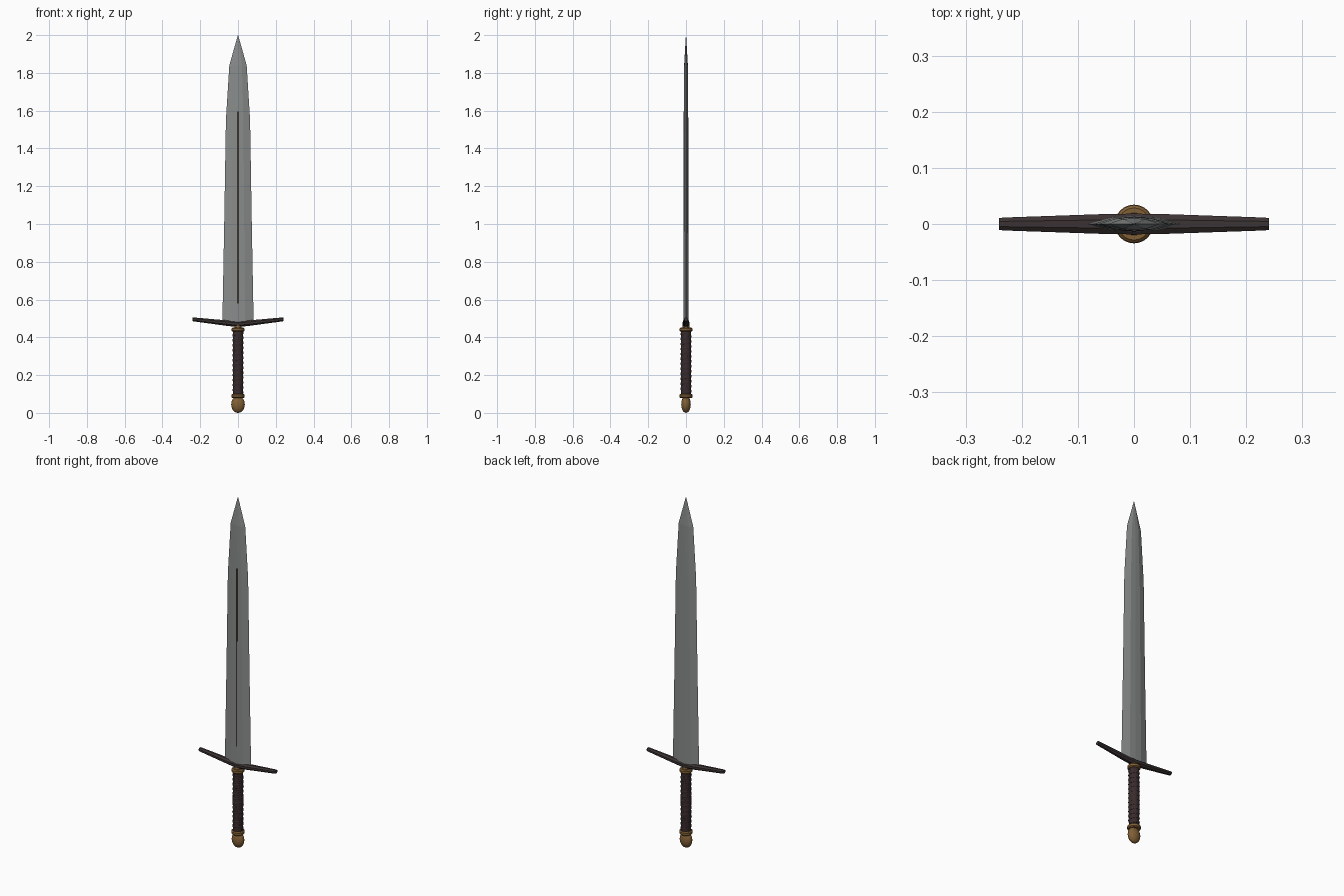
import bpy, bmesh, math

if "Cube" in bpy.data.objects:
    bpy.data.objects.remove(bpy.data.objects["Cube"])


def material(name, rgb):
    m = bpy.data.materials.new(name)
    m.diffuse_color = (*rgb, 1)
    m.use_nodes = True
    m.node_tree.nodes["Principled BSDF"].inputs["Base Color"].default_value = m.diffuse_color
    return m


STEEL = material("steel", (0.25, 0.265, 0.26))
IRON = material("dark iron", (0.046, 0.034, 0.034))
BRASS = material("aged brass", (0.22, 0.115, 0.037))
LEATHER = material("dark leather", (0.040, 0.024, 0.025))
GROOVE = material("dark groove", (0.045, 0.033, 0.028))


def loft(name, rings, mat, smooth=None):
    """Skin a list of equal-length point rings and cap both ends."""
    bm = bmesh.new()
    vs = [[bm.verts.new(p) for p in r] for r in rings]
    n = len(rings[0])
    for a, b in zip(vs, vs[1:]):
        for i in range(n):
            j = (i + 1) % n
            bm.faces.new((a[i], a[j], b[j], b[i]))
    bm.faces.new(vs[0])
    bm.faces.new(vs[-1])
    bmesh.ops.remove_doubles(bm, verts=bm.verts, dist=1e-6)
    bmesh.ops.recalc_face_normals(bm, faces=bm.faces)
    me = bpy.data.meshes.new(name)
    bm.to_mesh(me)
    bm.free()
    me.materials.append(mat)
    ob = bpy.data.objects.new(name, me)
    bpy.context.collection.objects.link(ob)
    if smooth:
        bpy.ops.object.select_all(action='DESELECT')
        ob.select_set(True)
        bpy.context.view_layer.objects.active = ob
        bpy.ops.object.shade_smooth_by_angle(angle=math.radians(smooth))
    return ob


def lathe(name, profile, mat, sides=24, flat=1.0):
    """Turned part; flat squeezes it front to back."""
    rings = [[(r * math.cos(t), r * flat * math.sin(t), z)
              for t in (2 * math.pi * i / sides for i in range(sides))]
             for r, z in profile]
    return loft(name, rings, mat, 40)


# Blade: flattened faceted section, tapering to the point
def blade_ring(z, w, t):
    return [(w, 0, z), (0.45 * w, t * 0.88, z), (0, t, z), (-0.45 * w, t * 0.88, z),
            (-w, 0, z), (-0.45 * w, -t * 0.88, z), (0, -t, z), (0.45 * w, -t * 0.88, z)]


blade = [(0.465, 0.083, 0.0135), (1.0, 0.073, 0.013), (1.55, 0.064, 0.012),
         (1.84, 0.046, 0.010), (2.0, 0.0005, 0.0005)]
loft("blade", [blade_ring(*s) for s in blade], STEEL)

# Thin groove line on the front face
loft("blade_groove", [[(x, y, z) for x, y in
     ((-0.004, -0.010), (0.004, -0.010), (0.004, -d), (-0.004, -d))]
     for z, d in ((0.58, 0.0142), (1.595, 0.0130))], GROOVE)


# Crossguard: bar tapering outward and rising to both ends
def guard_ring(x, zc, hy, hz):
    pts = []
    for i in range(8):
        t = math.pi / 8 + i * math.pi / 4
        pts.append((x, hy * math.cos(t) / math.cos(math.pi / 8),
                    zc + hz * math.sin(t) / math.cos(math.pi / 8)))
    return pts


half = [(0.0, 0.470, 0.0185, 0.016), (0.06, 0.4755, 0.0175, 0.0145),
        (0.232, 0.4945, 0.0115, 0.0105), (0.241, 0.4955, 0.0105, 0.0095)]
stations = [(-x, z, a, b) for x, z, a, b in half[:0:-1]] + half
loft("crossguard", [guard_ring(*s) for s in stations], IRON)

# Grip core and spiral leather wrap
lathe("grip", [(0.026, 0.095), (0.0275, 0.27), (0.026, 0.44)], LEATHER)
TURNS, STEPS = 12, 20
rings = []
for k in range(TURNS * STEPS + 1):
    a = 2 * math.pi * k / STEPS
    zc = 0.108 + 0.316 * k / (TURNS * STEPS)
    rings.append([((0.026 + 0.0038 * math.cos(b)) * math.cos(a),
                   (0.026 + 0.0038 * math.cos(b)) * math.sin(a),
                   zc + 0.007 * math.sin(b))
                  for b in (2 * math.pi * i / 6 for i in range(6))])
loft("grip_wrap", rings, LEATHER, 70)

# Brass collars above and below the grip
for name, z, r in (("upper_collar", 0.441, 0.0335), ("lower_collar", 0.089, 0.0345)):
    lathe(name, [(r - 0.005, z - 0.011), (r, z - 0.006), (r, z + 0.006),
                 (r - 0.005, z + 0.011)], BRASS)
lathe("guard_neck", [(0.022, 0.44), (0.018, 0.462)], BRASS)

# Egg-shaped pommel, flatter front to back
lathe("pommel", [(max(0.036 * math.sin(math.pi * i / 14), 0.0003),
                  0.045 - 0.045 * math.cos(math.pi * i / 14)) for i in range(15)],
      BRASS, flat=0.7)
